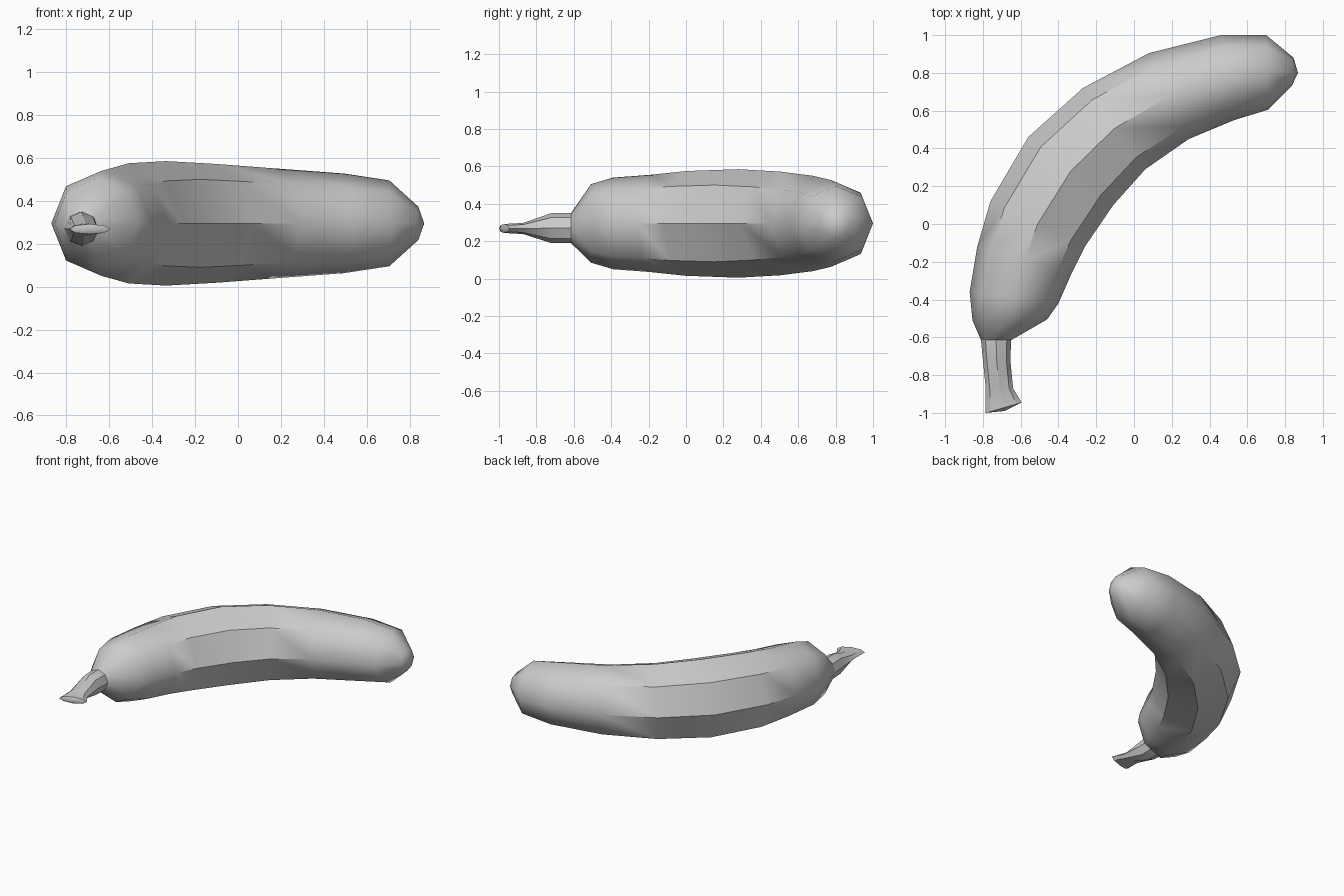
import bpy, bmesh
from math import sin, cos, pi
from mathutils import Vector

if "Cube" in bpy.data.objects:
    bpy.data.objects.remove(bpy.data.objects["Cube"], do_unlink=True)

SIDES = 8

grey = bpy.data.materials.new("plain_grey")
grey.use_nodes = True
colour = (0.6, 0.6, 0.6, 1)
grey.diffuse_color = colour
grey.node_tree.nodes["Principled BSDF"].inputs["Base Color"].default_value = colour


def loft(name, rings, start=None, end=None, crease=None):
    """Skin eight-sided rings: (outer xy, inner xy, centre z, half height)."""
    bm = bmesh.new()
    loops = []
    for outer, inner, z, height in rings:
        a, b = Vector((*outer, z)), Vector((*inner, z))
        mid, side = (a + b) / 2, (a - b) / 2
        loops.append([bm.verts.new(mid + side * cos(k * 2 * pi / SIDES)
                                   + Vector((0, 0, height * sin(k * 2 * pi / SIDES))))
                      for k in range(SIDES)])
    for lo, hi in zip(loops, loops[1:]):
        for k in range(SIDES):
            n = (k + 1) % SIDES
            bm.faces.new((lo[k], lo[n], hi[n], hi[k]))
    # Close the ends with fans
    for tip, loop in ((start, loops[0]), (end, loops[-1])):
        if tip:
            apex = bm.verts.new(tip)
            for k in range(SIDES):
                bm.faces.new((loop[k], loop[(k + 1) % SIDES], apex))
    bmesh.ops.recalc_face_normals(bm, faces=bm.faces)
    for face in bm.faces:
        face.smooth = True
    # Lengthwise ridges stay sharp between the chosen rings
    for i in range(*crease):
        for k in range(SIDES):
            bm.edges.get((loops[i][k], loops[i + 1][k])).smooth = False
    if start:
        for k in range(SIDES):
            bm.edges.get((loops[0][k], loops[0][(k + 1) % SIDES])).smooth = False
    mesh = bpy.data.meshes.new(name)
    bm.to_mesh(mesh)
    bm.free()
    mesh.materials.append(grey)
    obj = bpy.data.objects.new(name, mesh)
    bpy.context.collection.objects.link(obj)
    return obj


# Curved fruit body, from the neck to the blossom tip
Z = 0.295
loft("fruit_body", [
    ((-0.81, -0.615), (-0.65, -0.615), 0.27, 0.08),
    ((-0.855, -0.51), (-0.46, -0.505), Z, 0.21),
    ((-0.87, -0.36), (-0.40, -0.42), Z, 0.245),
    ((-0.83, -0.12), (-0.33, -0.26), Z, 0.26),
    ((-0.76, 0.12), (-0.26, -0.12), Z, 0.28),
    ((-0.56, 0.46), (-0.11, 0.10), Z, 0.29),
    ((-0.27, 0.72), (0.06, 0.29), Z, 0.277),
    ((0.08, 0.905), (0.29, 0.45), Z, 0.255),
    ((0.46, 1.0), (0.53, 0.55), Z, 0.232),
    ((0.70, 1.0), (0.71, 0.605), Z, 0.20),
    ((0.845, 0.88), (0.835, 0.73), Z, 0.078),
], end=(0.868, 0.80, Z), crease=(3, 7))

# Stem, flaring to a flat cut end
loft("stem", [
    ((-0.785, -1.0), (-0.595, -0.945), 0.268, 0.024),
    ((-0.785, -0.87), (-0.64, -0.87), 0.268, 0.03),
    ((-0.80, -0.72), (-0.655, -0.72), 0.27, 0.08),
    ((-0.81, -0.615), (-0.65, -0.615), 0.27, 0.08),
], start=(-0.685, -0.99, 0.268), crease=(0, 3))
